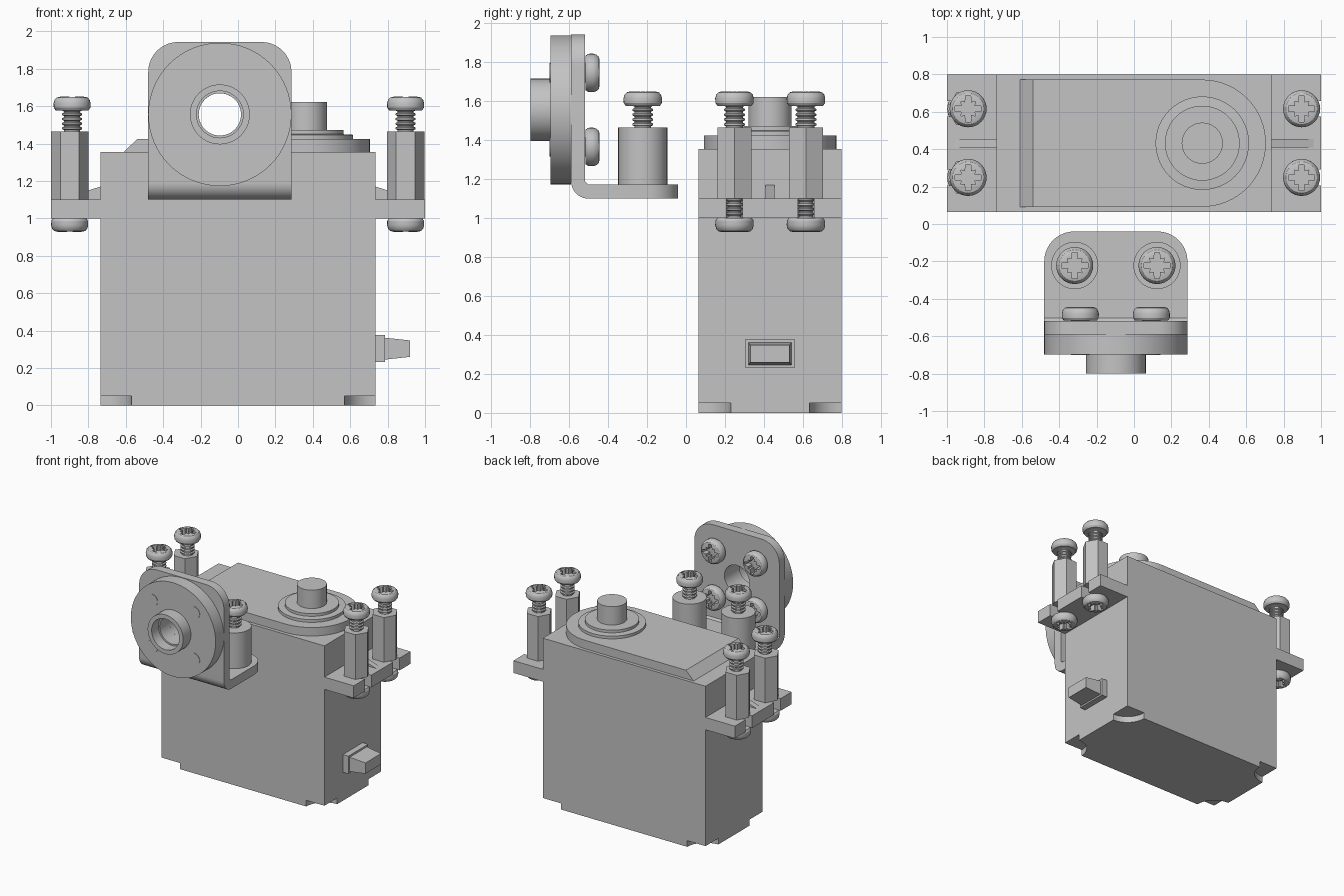
import bpy, bmesh
from math import cos, sin, pi, radians
from mathutils import Vector

cube = bpy.data.objects.get("Cube")
if cube:
    bpy.data.objects.remove(cube, do_unlink=True)

grey = bpy.data.materials.new("plain_grey")
grey.use_nodes = True
grey.diffuse_color = (0.55, 0.55, 0.55, 1)
grey.node_tree.nodes["Principled BSDF"].inputs["Base Color"].default_value = grey.diffuse_color

parts = []
SEG = 48


def add(name, mesh, loc=(0, 0, 0), rot=(0, 0, 0)):
    obj = bpy.data.objects.new(name, mesh)
    obj.location, obj.rotation_euler = loc, rot
    bpy.context.collection.objects.link(obj)
    if not mesh.materials:
        mesh.materials.append(grey)
    parts.append(obj)
    return obj


def finish(name, bm):
    bmesh.ops.recalc_face_normals(bm, faces=bm.faces[:])
    mesh = bpy.data.meshes.new(name)
    bm.to_mesh(mesh)
    bm.free()
    return mesh


def arc(cx, cy, r, start, end, n=24):
    angles = [radians(start + (end - start) * i / n) for i in range(n + 1)]
    return [(cx + r * cos(a), cy + r * sin(a)) for a in angles]


def rect(a0, a1, b0, b1):
    return [(a0, b0), (a1, b0), (a1, b1), (a0, b1)]


def prism(name, pts, lo, hi, plane="XY", taper=(1, 1)):
    """Extrude an outline drawn in a plane between two levels."""
    place = {"XY": lambda a, b, c: (a, b, c),
             "XZ": lambda a, b, c: (a, c, b),
             "YZ": lambda a, b, c: (c, a, b)}[plane]
    ma = sum(p[0] for p in pts) / len(pts)
    mb = sum(p[1] for p in pts) / len(pts)
    bm = bmesh.new()
    low = [bm.verts.new(place(a, b, lo)) for a, b in pts]
    high = [bm.verts.new(place(ma + (a - ma) * taper[0], mb + (b - mb) * taper[1], hi))
            for a, b in pts]
    bm.faces.new(low)
    bm.faces.new(high)
    for i in range(len(pts)):
        j = (i + 1) % len(pts)
        bm.faces.new((low[i], low[j], high[j], high[i]))
    return add(name, finish(name, bm))


def lathe(name, profile, loc=(0, 0, 0), rot=(0, 0, 0), ring=False, seg=SEG):
    """Turn a (radius, height) profile round z; ring closes it on itself."""
    bm = bmesh.new()
    rows = [[bm.verts.new((r * cos(2 * pi * i / seg), r * sin(2 * pi * i / seg), z))
             for i in range(seg)] for r, z in profile]
    pairs = list(zip(rows, rows[1:]))
    if ring:
        pairs.append((rows[-1], rows[0]))
    else:
        bm.faces.new(rows[0])
        bm.faces.new(rows[-1])
    for p, q in pairs:
        for i in range(seg):
            j = (i + 1) % seg
            bm.faces.new((p[i], p[j], q[j], q[i]))
    return add(name, finish(name, bm), loc, rot)


def cut(obj, cutter):
    mod = obj.modifiers.new("cut", "BOOLEAN")
    mod.object, mod.operation, mod.solver = cutter, "DIFFERENCE", "EXACT"
    bpy.context.view_layer.update()
    graph = bpy.context.evaluated_depsgraph_get()
    mesh = bpy.data.meshes.new_from_object(obj.evaluated_get(graph))
    obj.modifiers.clear()
    obj.data = mesh
    parts.remove(cutter)
    bpy.data.objects.remove(cutter, do_unlink=True)


# Case with quarter-round notches under its corners
Y0, Y1, YC = 0.065, 0.798, 0.432
case = prism("case", rect(-0.735, 0.735, Y0, Y1), 0, 1.355)
for x in (-0.735, 0.735):
    for y in (Y0, Y1):
        cut(case, lathe("notch", [(0.165, -0.1), (0.165, 0.05)], (x, y, 0)))

# Raised lid with a round end and a sloped end
lid = prism("lid", [(-0.61, YC + 0.34), (-0.61, YC - 0.34)] + arc(0.365, YC, 0.34, -90, 90, 32),
            1.355, 1.424)
for v in lid.data.vertices:
    if v.co.x < -0.6 and v.co.z > 1.4:
        v.co.x = -0.54

# Output shaft with its collars
lathe("output_shaft", [(0.25, 1.42), (0.25, 1.447), (0.2, 1.45), (0.2, 1.472),
                       (0.11, 1.472), (0.11, 1.622)], (0.365, YC, 0))

# Cable exit
prism("cable_collar", rect(0.303, 0.559, 0.232, 0.377), 0.735, 0.785, "YZ")
prism("cable_plug", rect(0.32, 0.542, 0.245, 0.362), 0.785, 0.92, "YZ", (0.91, 0.75))

# Screw: ribbed shank and pan head, with a cross recess
HEAD = [(0.088, 0), (0.098, 0.015), (0.099, 0.038), (0.094, 0.057), (0.083, 0.069), (0.064, 0.074)]


def screw_mesh(length, radius):
    count = max(2, round(length / 0.024))
    shank = []
    for i in range(count):
        z = -length + length * i / count
        step = length / count
        shank += [(radius, z), (radius, z + step * 0.35),
                  (radius * 0.82, z + step * 0.55), (radius * 0.82, z + step * 0.8)]
    obj = lathe("screw", shank + [(radius, 0)] + HEAD, seg=32)
    star = []
    for k in range(4):
        c, s = cos(k * pi / 2), sin(k * pi / 2)
        for a, b in ((0.07, -0.014), (0.07, 0.014), (0.034, 0.016), (0.039, 0.039), (0.016, 0.034)):
            star.append((a * c - b * s, a * s + b * c))
    cut(obj, prism("recess", star, 0.025, 0.1))
    mesh = obj.data
    parts.remove(obj)
    bpy.data.objects.remove(obj, do_unlink=True)
    return mesh


top_screw = screw_mesh(0.125, 0.053)
low_screw = screw_mesh(0.12, 0.04)
plate_screw = screw_mesh(0.184, 0.05)

# Mounting ears with open slots, ribs, hexagonal spacers and screws
SCREW_Y = (0.249, 0.616)
for side, word in ((-1, "right"), (1, "left")):
    outline = [(1, Y0)]
    for y in SCREW_Y:
        outline += [(1, y - 0.042)] + arc(0.895, y, 0.042, 270, 90, 12) + [(1, y + 0.042)]
    outline += [(1, Y1), (0.735, Y1), (0.735, Y0)]
    prism(word + "_ear", [(side * x, y) for x, y in outline], 1.0, 1.1)
    prism(word + "_rib", [(side * 0.735, 1.1), (side * 0.96, 1.1), (side * 0.735, 1.17)],
          YC - 0.023, YC + 0.023, "XZ")
    for y in SCREW_Y:
        x = 0.896 if side > 0 else -0.9
        sx = 0.896 if side > 0 else -0.887
        lathe(word + "_spacer", [(0.1, 1.1), (0.1, 1.465)], (x, y, 0), seg=6)
        add(word + "_top_screw", top_screw, (sx, y, 1.577))
        add(word + "_low_screw", low_screw, (x, y, 1.002), (pi, 0, 0))

# Angle bracket: bent profile with rounded plate corners
BX, BZ = -0.097, 1.556
bend = arc(-0.5, 1.19, 0.09, 180, 270, 10)
profile = [(-0.59, 1.943)] + bend + [(-0.04, 1.1), (-0.04, 1.173), (-0.503, 1.173),
                                     (-0.518, 1.188), (-0.518, 1.943)]
bracket = prism("bracket", profile, BX - 0.383, BX + 0.383, "YZ")
bm = bmesh.new()
bm.from_mesh(bracket.data)
corners = []
for e in bm.edges:
    a, b = (v.co for v in e.verts)
    upper = min(a.z, b.z) > 1.94
    outer = min(a.y, b.y) > -0.05
    if abs(a.x - b.x) < 0.001 and (upper or outer):
        corners.append(e)
bmesh.ops.bevel(bm, geom=corners, offset=0.16, segments=10, profile=0.5, affect="EDGES")
bm.to_mesh(bracket.data)
bm.free()
cut(bracket, lathe("bore", [(0.113, -0.2), (0.113, 0.2)], (BX, -0.55, BZ), (pi / 2, 0, 0)))

# Round horn with a hollow hub, on the bracket's front
lathe("horn", [(0.113, 0), (0.383, 0), (0.383, 0.107), (0.16, 0.107), (0.16, 0.208),
               (0.125, 0.208), (0.125, 0.12), (0.113, 0.12)],
      (BX, -0.59, BZ), (pi / 2, 0, 0), ring=True, seg=64)
for dx in (-0.19, 0.19):
    for dz in (-0.19, 0.19):
        add("horn_screw", plate_screw, (BX + dx, -0.517, BZ + dz), (-pi / 2, 0, 0))

# Round spacers and screws on the bracket's foot
for dx in (-0.22, 0.22):
    lathe("round_spacer", [(0.126, 1.173), (0.126, 1.465)], (BX + dx, -0.222, 0))
    add("foot_screw", top_screw, (BX + dx, -0.222, 1.577))

# Smooth the curved faces, keep the edges sharp
bpy.ops.object.select_all(action="DESELECT")
for obj in parts:
    obj.select_set(True)
bpy.context.view_layer.objects.active = parts[0]
bpy.ops.object.shade_smooth_by_angle(angle=radians(30))
